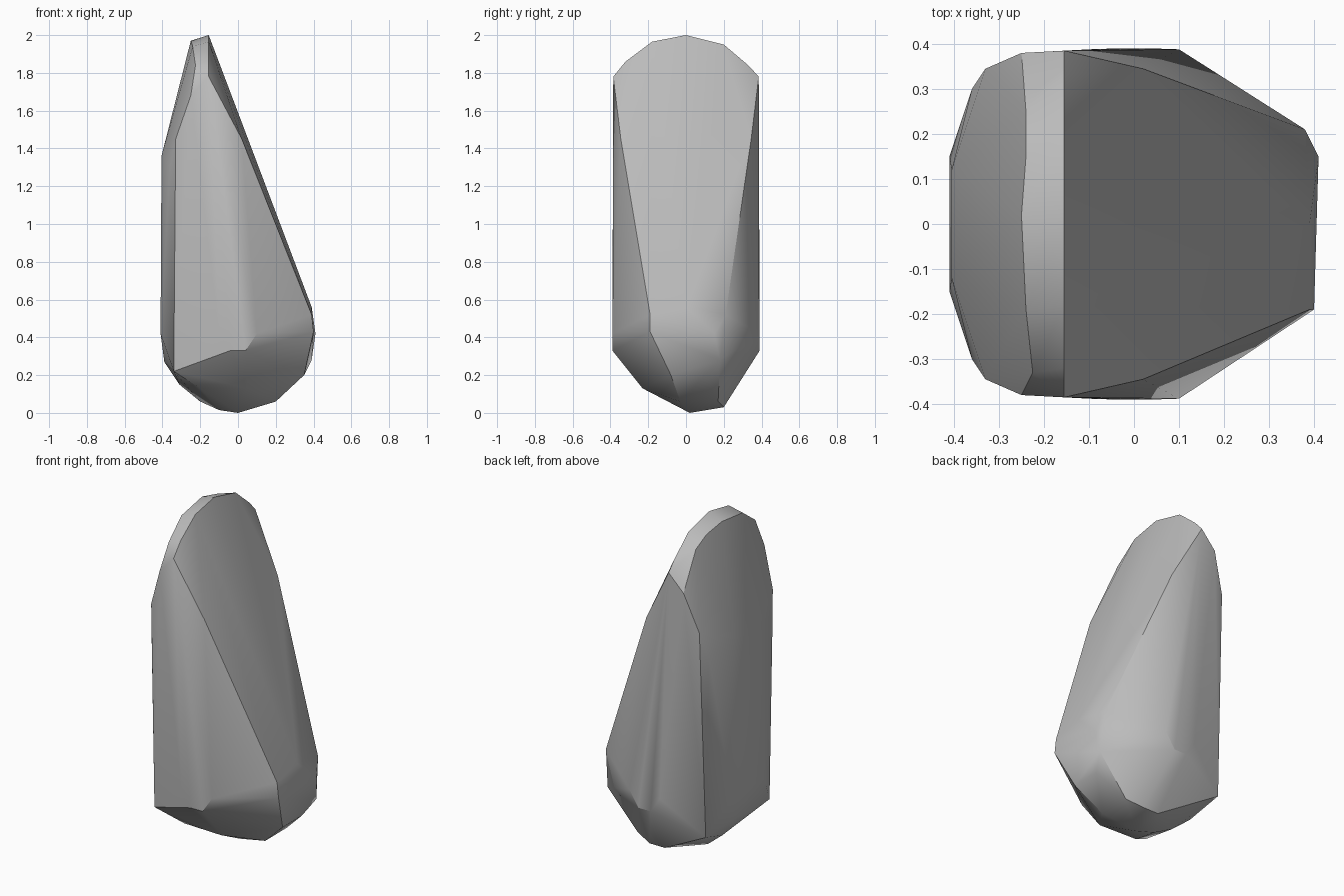
import bpy
import bmesh


def make_material(name, value):
    material = bpy.data.materials.new(name)
    material.use_nodes = True
    colour = (value, value, value, 1)
    material.diffuse_color = colour
    shader = material.node_tree.nodes.get("Principled BSDF")
    shader.inputs["Base Color"].default_value = colour
    return material


def mirrored(points):
    """Return the points together with their copies on the other side of y."""
    return points + [(x, -y, z) for x, y, z in points]


def hull_object(name, points, material):
    """Wrap a faceted stone skin around the corner points."""
    mesh = bpy.data.meshes.new(name)
    bm = bmesh.new()
    for point in points:
        bm.verts.new(point)
    bmesh.ops.remove_doubles(bm, verts=bm.verts[:], dist=0.001)
    result = bmesh.ops.convex_hull(bm, input=bm.verts[:])
    inside = [item for item in result["geom_interior"]
              if isinstance(item, bmesh.types.BMVert)]
    bmesh.ops.delete(bm, geom=inside, context="VERTS")
    bmesh.ops.recalc_face_normals(bm, faces=bm.faces[:])
    bm.to_mesh(mesh)
    bm.free()
    mesh.materials.append(material)
    stone = bpy.data.objects.new(name, mesh)
    bpy.context.collection.objects.link(stone)
    return stone


default_cube = bpy.data.objects.get("Cube")
if default_cube:
    bpy.data.objects.remove(default_cube, do_unlink=True)

# Rounded ridge along the crown, upright on its sloping side
ridge_x = -.155
ridge = [(ridge_x, y, z) for y, z in (
    (-.385, 1.78), (-.32, 1.86), (-.18, 1.965), (0, 2),
    (.2, 1.95), (.33, 1.84), (.385, 1.78))]

# Worn edge behind the ridge
worn_edge = [(-.225, -.33, 1.84), (-.24, -.19, 1.94), (-.25, .02, 1.97),
             (-.24, .15, 1.94), (-.24, .25, 1.89)]

# Long slanting face and the two broad flat sides
slope = mirrored([(.02, .345, 1.45)])
slope += [(.39, -.19, .52), (.38, .21, .52), (.39, 0, .56)]
sides = mirrored([(-.04, .39, .33), (.04, .39, .33),
                  (.1, .388, .42), (-.1, .388, .42)])

# Upright rounded side
upright = mirrored([(-.25, .38, 1.68), (-.33, .345, 1.45),
                    (-.405, .12, 1.36), (-.36, .3, 1.3),
                    (-.41, .15, .42), (-.34, .3, .22)])

# Rounded foot, one curved edge running across it
foot = [(.4, -.19, .43), (.41, .15, .42), (.39, .18, .28),
        (.35, .1, .2), (.2, .17, .06), (.1, .2, .03), (0, .2, .03),
        (0, .02, 0), (.2, -.03, .06), (.35, -.08, .2),
        (-.1, .05, .015), (-.2, .08, .06), (-.31, .1, .15),
        (-.39, .1, .27), (-.2, -.22, .13), (.05, -.23, .13)]

grey = make_material("stone_grey", .5)
stone = hull_object("standing_stone",
                    ridge + worn_edge + slope + sides + upright + foot, grey)

# Soft facets with crisp main edges
bpy.ops.object.select_all(action="DESELECT")
stone.select_set(True)
bpy.context.view_layer.objects.active = stone
bpy.ops.object.shade_smooth_by_angle(angle=.55)
